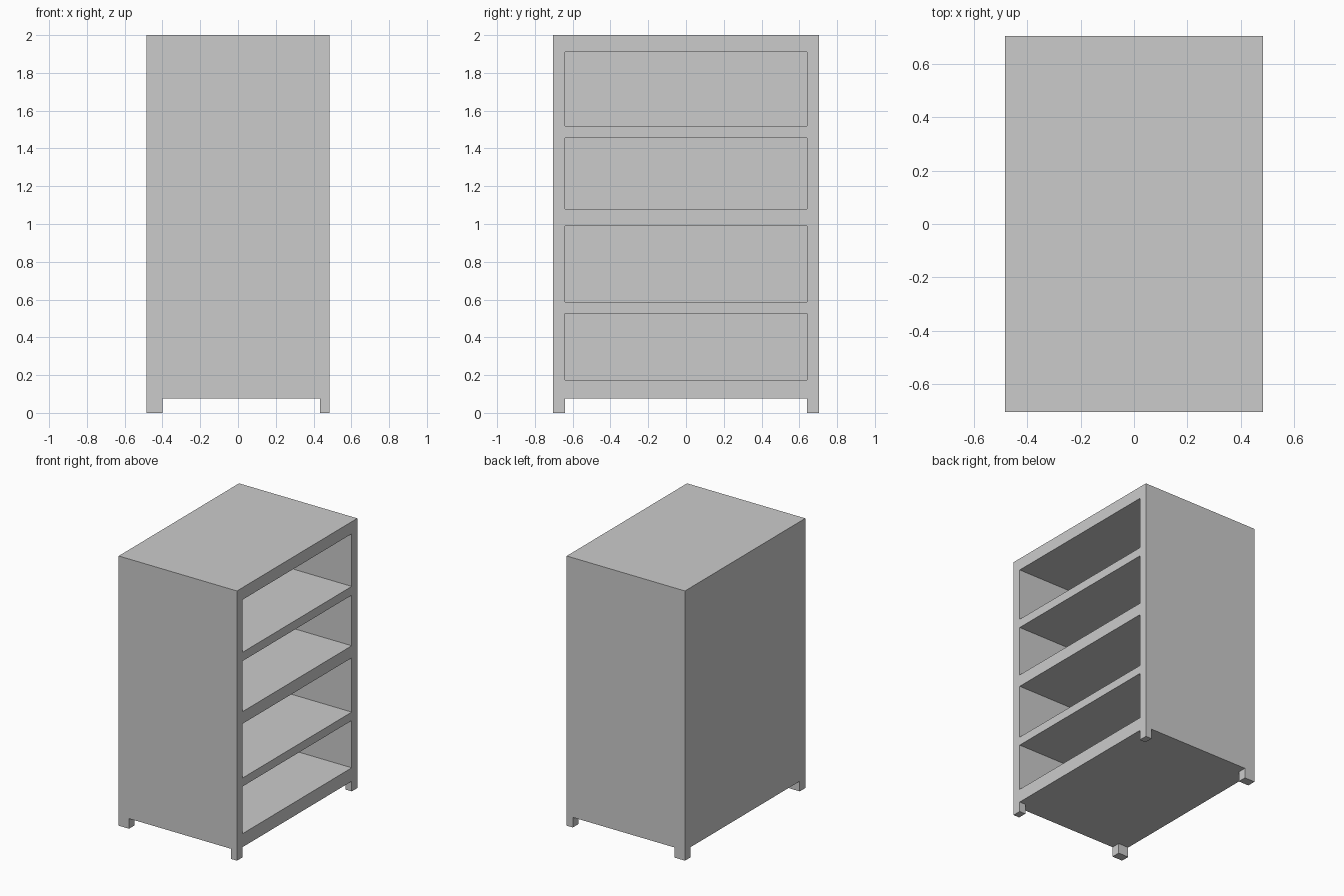
import bpy

if "Cube" in bpy.data.objects:
    bpy.data.objects.remove(bpy.data.objects["Cube"])

W, D, H = 0.485, 0.705, 2.0      # half depth (x), half width (y), height
INNER_Y = 0.64                   # inner face of the side walls and feet
BACK_X, FRONT_X = -0.40, 0.435   # inner faces of the back wall and the front feet
BASE_Z = 0.075                   # underside of the carcass


def box(name, lo, hi):
    """Axis-aligned box between two corners."""
    bpy.ops.mesh.primitive_cube_add(size=1, location=[(a + b) / 2 for a, b in zip(lo, hi)])
    ob = bpy.context.object
    ob.name = ob.data.name = name
    ob.scale = [b - a for a, b in zip(lo, hi)]
    bpy.ops.object.transform_apply(location=True, rotation=False, scale=True)
    return ob


def carve(target, lo, hi):
    """Cut a box-shaped hollow out of the target."""
    cutter = box("cutter", lo, hi)
    cutter.hide_render = True
    mod = target.modifiers.new("carve", 'BOOLEAN')
    mod.operation, mod.solver, mod.object = 'DIFFERENCE', 'EXACT', cutter
    bpy.context.view_layer.objects.active = target
    bpy.ops.object.modifier_apply(modifier=mod.name)
    bpy.data.objects.remove(cutter, do_unlink=True)


# Solid cabinet block
cabinet = box("shelf_cabinet", (-W, -D, 0), (W, D, H))

# Four open compartments facing +x
for z0, z1 in ((0.175, 0.525), (0.588, 0.99), (1.08, 1.455), (1.52, 1.91)):
    carve(cabinet, (BACK_X, -INNER_Y, z0), (W + 0.1, INNER_Y, z1))

# Two crossing slots under the base leave the four corner feet
carve(cabinet, (BACK_X, -D - 0.1, -0.1), (FRONT_X, D + 0.1, BASE_Z))
carve(cabinet, (-W - 0.1, -INNER_Y, -0.1), (W + 0.1, INNER_Y, BASE_Z))
